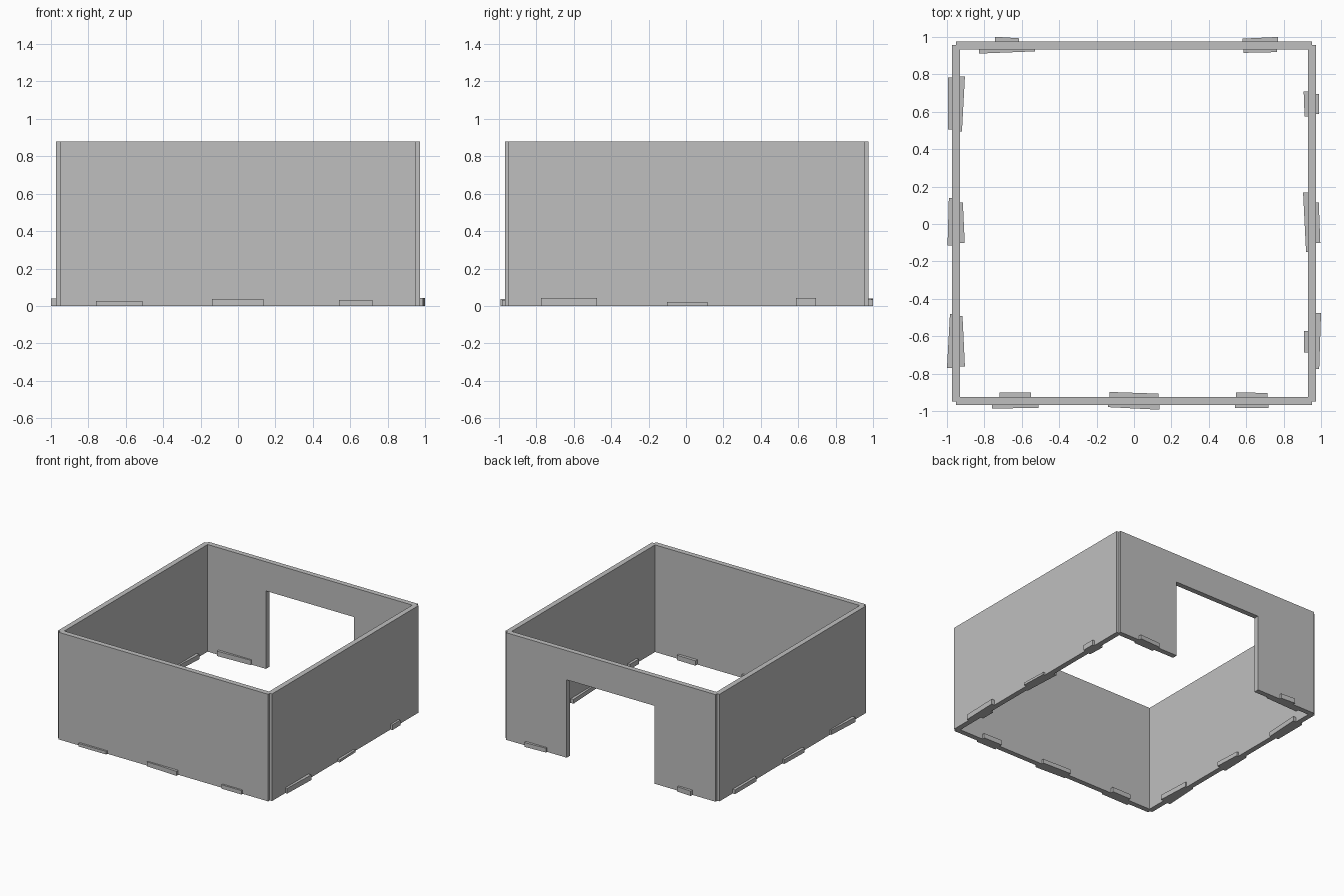
import bpy, bmesh
from mathutils import Vector

if "Cube" in bpy.data.objects:
    bpy.data.objects.remove(bpy.data.objects["Cube"])

H = 0.88          # wall height
OUT = 0.973       # outer wall face
INN = 0.93        # inner wall face
MID = 0.952       # corner notch line
Y_SHIFT = 0.004

grey = bpy.data.materials.new("light grey")
grey.diffuse_color = (0.52, 0.52, 0.52, 1)
grey.use_nodes = True
grey.node_tree.nodes["Principled BSDF"].inputs["Base Color"].default_value = grey.diffuse_color

# (distance along a wall, distance outward) -> plan position
SIDES = {
    "front": lambda u, d: (u, -d),
    "back": lambda u, d: (u, d),
    "left": lambda u, d: (-d, u),
    "right": lambda u, d: (d, u),
}


def prism(name, side, outline, z0, z1):
    """Extrude a plan outline, given in wall coordinates, between two heights."""
    place = SIDES[side]
    bm = bmesh.new()
    verts = []
    for u, d in outline:
        x, y = place(u, d)
        verts.append(bm.verts.new((x, y + Y_SHIFT, z0)))
    base = bm.faces.new(verts)
    ext = bmesh.ops.extrude_face_region(bm, geom=[base])
    top = [g for g in ext["geom"] if isinstance(g, bmesh.types.BMVert)]
    bmesh.ops.translate(bm, verts=top, vec=Vector((0, 0, z1 - z0)))
    bmesh.ops.recalc_face_normals(bm, faces=bm.faces)
    mesh = bpy.data.meshes.new(name)
    bm.to_mesh(mesh)
    bm.free()
    mesh.materials.append(grey)
    obj = bpy.data.objects.new(name, mesh)
    bpy.context.collection.objects.link(obj)
    return obj


# Four walls, mitred inside and stepped at the outer corners
wall_outline = [(-MID, OUT), (MID, OUT), (MID, MID),
                (INN, INN), (-INN, INN), (-MID, MID)]
walls = {s: prism(s + "_wall", s, wall_outline, 0, H) for s in SIDES}

# Doorway through the back wall
cutter = prism("doorway_cutter", "back",
               [(-0.4, 0.85), (0.4, 0.85), (0.4, 1.1), (-0.4, 1.1)], -0.1, 0.64)
cutter.hide_render = True
cutter.hide_viewport = True
cut = walls["back"].modifiers.new("doorway", "BOOLEAN")
cut.operation = "DIFFERENCE"
cut.solver = "EXACT"
cut.object = cutter

# Foot tabs: start, end, face distance at start, face distance at end, height
TABS = {
    "front": [(-0.76, -0.51, 0.99, 0.988, 0.025), (-0.72, -0.55, 0.906, 0.905, 0.04),
              (-0.14, 0.135, 0.983, 0.997, 0.037), (-0.13, 0.13, 0.902, 0.911, 0.035),
              (0.54, 0.72, 0.988, 0.988, 0.032), (0.545, 0.715, 0.905, 0.907, 0.04)],
    "back": [(-0.743, -0.615, 0.997, 0.989, 0.04), (-0.83, -0.53, 0.907, 0.919, 0.04),
             (0.58, 0.77, 0.987, 0.996, 0.035), (0.585, 0.765, 0.911, 0.915, 0.04)],
    "left": [(0.50, 0.78, 0.995, 0.995, 0.035), (0.49, 0.785, 0.92, 0.904, 0.04),
             (-0.12, 0.135, 0.997, 0.99, 0.035), (-0.105, 0.11, 0.905, 0.915, 0.035),
             (-0.775, -0.485, 1.0, 0.984, 0.04), (-0.765, -0.495, 0.904, 0.917, 0.04)],
    "right": [(0.585, 0.69, 0.99, 0.99, 0.043), (0.57, 0.705, 0.912, 0.907, 0.04),
              (-0.105, 0.11, 0.996, 0.988, 0.02), (-0.155, 0.165, 0.92, 0.904, 0.035),
              (-0.78, -0.48, 0.99, 1.0, 0.043), (-0.69, -0.575, 0.908, 0.908, 0.04)],
}
for side, tabs in TABS.items():
    for i, (a, b, da, db, h) in enumerate(tabs):
        outer = da > MID
        root = OUT - 0.006 if outer else INN + 0.006   # buried in the wall
        label = "outer" if outer else "inner"
        prism(f"{side}_{label}_tab_{i // 2 + 1}", side,
              [(a, da), (b, db), (b, root), (a, root)], 0, h)
